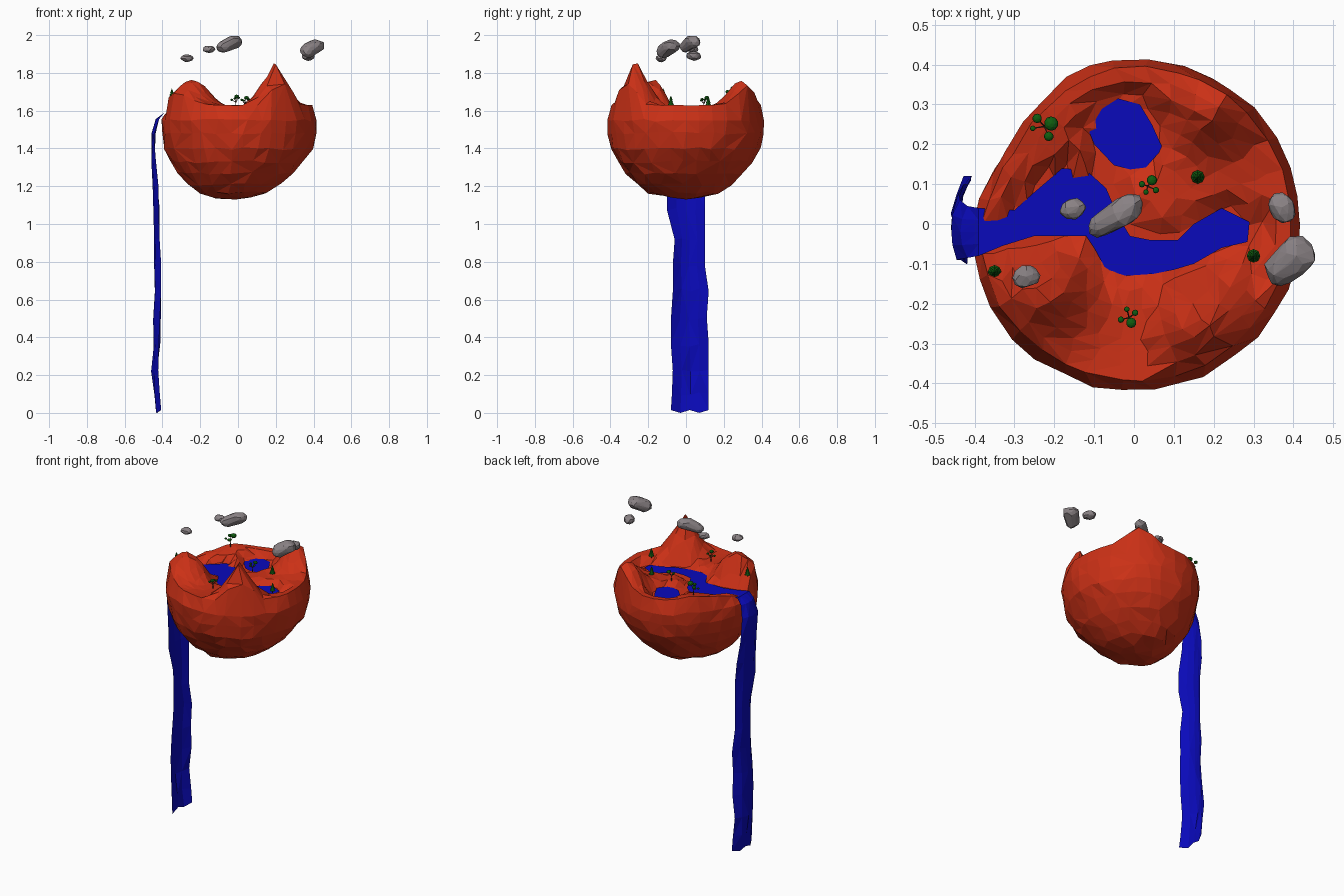
import bpy, bmesh, math, random
from mathutils import Vector, Matrix

if "Cube" in bpy.data.objects:
    bpy.data.objects.remove(bpy.data.objects["Cube"])

random.seed(4)
jit = lambda a: random.uniform(-a, a)


def material(name, rgb):
    m = bpy.data.materials.new(name)
    m.diffuse_color = (*rgb, 1)
    m.use_nodes = True
    m.node_tree.nodes["Principled BSDF"].inputs["Base Color"].default_value = m.diffuse_color
    return m


RED = material("red_rock", (0.6, 0.03, 0.008))
BLUE = material("water_blue", (0.003, 0.003, 0.5))
GREY = material("cloud_grey", (0.25, 0.22, 0.23))
GREEN = material("leaf_green", (0.005, 0.11, 0.005))
BROWN = material("bark_brown", (0.08, 0.03, 0.02))


def finish(bm, name, *mats):
    me = bpy.data.meshes.new(name)
    bm.to_mesh(me)
    bm.free()
    for m in mats:
        me.materials.append(m)
    ob = bpy.data.objects.new(name, me)
    bpy.context.collection.objects.link(ob)
    return ob


def loft(bm, rows, closed):
    """Skin rows of vertices with triangles."""
    for a, b in zip(rows, rows[1:]):
        n = len(a)
        for i in range(n if closed else n - 1):
            j = (i + 1) % n
            if random.random() < 0.5:
                tris = (a[i], a[j], b[j]), (a[i], b[j], b[i])
            else:
                tris = (a[i], a[j], b[i]), (a[j], b[j], b[i])
            for t in tris:
                bm.faces.new(t)


# River and lake as a centre line with half widths, used to hollow the ground
WATER_Z = 1.59
COURSE = [(-.42, -.02, .05), (-.30, -.01, .045), (-.17, .05, .085), (-.10, .04, .07),
          (-.03, -.08, .05), (.06, -.085, .045), (.14, -.05, .05), (.22, -.01, .05), (.28, -.01, .03)]
LAKE = [(-.112, .23), (-.095, .28), (-.04, .315), (.015, .30), (.045, .25),
        (.072, .19), (.03, .142), (-.01, .137), (-.05, .147), (-.10, .20)]


def shore_distance(x, y):
    best = math.hypot(x + .02, y - .225) - .085
    p = Vector((x, y))
    for a, b in zip(COURSE, COURSE[1:]):
        A, B = Vector(a[:2]), Vector(b[:2])
        t = max(0, min(1, (p - A).dot(B - A) / (B - A).length_squared))
        best = min(best, (p - A.lerp(B, t)).length - (a[2] + (b[2] - a[2]) * t))
    return best


def ground(x, y):
    r = math.hypot(x, y)
    z = 1.61 + .12 * r * r
    for mx, my, h, s in ((-.24, -.16, .155, .115), (.20, .29, .135, .095), (-.22, .27, .025, .09)):
        z += h * math.exp(-((x - mx) ** 2 + (y - my) ** 2) / (s * s))
    z += .22 * max(0, 1 - math.hypot(x - .19, y + .26) / .15)
    return min(z, 1.582 + 1.8 * max(0, shore_distance(x, y) - .015))


# Floating island
SEG = 34
bm = bmesh.new()
rows = []


def radius(a):
    return 1 - .11 * math.exp(-((math.degrees(a) - 147) / 30) ** 2)


def ring(r, z=None):
    row = []
    for i in range(SEG):
        a = (i + jit(.22)) * math.tau / SEG
        q = radius(a % math.tau) * (r + jit(.005))
        x, y = q * math.cos(a), q * math.sin(a)
        if z is None:
            row.append(bm.verts.new((x, y, ground(x, y))))
        else:   # underside leans a little to the front left
            lean = max(0, 1.42 - z)
            row.append(bm.verts.new((x - .11 * lean, y - .05 * lean, z + jit(.008))))
    return row


SIDE = [(.10, 1.142), (.185, 1.168), (.25, 1.21), (.31, 1.268), (.357, 1.33), (.395, 1.4), (.412, 1.48), (.418, 1.55)]
for r, z in SIDE:
    rows.append(ring(r, z))
for r in (.395, .36, .325, .29, .25, .21, .165, .12, .07):
    rows.append(ring(r))
loft(bm, rows, True)
for row, z in ((rows[0], 1.13), (rows[-1], ground(0, 0))):
    c = bm.verts.new((-.01, 0, z))
    for i in range(SEG):
        bm.faces.new((row[i], row[(i + 1) % SEG], c))
# keep the sharp summit on vertices
upper = [v for v in bm.verts if v.co.z > 1.6]
for top in ((.19, -.255, 1.85), (.2, -.282, 1.845)):
    v = min(upper, key=lambda v: (v.co.xy - Vector(top[:2])).length)
    v.co = top
    upper.remove(v)
# thin out the small facets underneath and at the centre
bmesh.ops.remove_doubles(bm, verts=[v for v in bm.verts if v.co.z < 1.5], dist=.052)
bmesh.ops.remove_doubles(bm, verts=[v for v in bm.verts if v.co.z > 1.5 and v.co.xy.length < .23], dist=.03)
bmesh.ops.recalc_face_normals(bm, faces=bm.faces)
finish(bm, "island_rock", RED)

# River
NORTH = [(-.39, .04), (-.30, .035), (-.25, .08), (-.18, .14), (-.12, .135), (-.07, .09), (-.04, .02),
         (-.01, -.03), (.04, -.04), (.11, -.04), (.15, 0), (.22, .04), (.29, .005)]
SOUTH = [(-.39, -.08), (-.33, -.055), (-.25, -.03), (-.18, -.03), (-.12, -.03), (-.10, -.06), (-.07, -.115),
         (-.02, -.13), (.05, -.125), (.10, -.115), (.15, -.10), (.22, -.06), (.285, -.045)]
bm = bmesh.new()
loft(bm, [[bm.verts.new((x, y, WATER_Z)) for x, y in side] for side in (SOUTH, NORTH)], False)
finish(bm, "river", BLUE)

# Lake
bm = bmesh.new()
bm.faces.new([bm.verts.new((x, y, WATER_Z)) for x, y in LAKE])
finish(bm, "lake", BLUE)

# Waterfall: rows of x, z, y minimum, y maximum, bulging outwards in the middle
FALL = [(-.39, 1.59, -.08, .04), (-.418, 1.555, -.085, .045), (-.44, 1.48, -.09, .06), (-.435, 1.34, -.09, .08),
        (-.422, 1.2, -.10, .10), (-.415, 1.08, -.10, .10), (-.413, .92, -.06, .10), (-.41, .78, -.07, .10),
        (-.41, .65, -.07, .12), (-.413, .5, -.08, .11), (-.415, .36, -.08, .12), (-.423, .22, -.07, .12),
        (-.412, .1, -.075, .12), (-.405, .01, -.08, .12)]
bm = bmesh.new()
rows = []
for k, (x, z, y0, y1) in enumerate(FALL):
    bulge = (.0 if k == 0 else .018 if k < 4 else .035)
    last = k == len(FALL) - 1
    rows.append([bm.verts.new((x - bulge * (1 - (2 * t - 1) ** 2) + jit(.006) * (k > 1),
                               y0 + (y1 - y0) * t,
                               (.0 if i % 2 else .015) if last else z + jit(.01) * (k > 1)))
                 for i, t in enumerate((0, .25, .5, .75, 1))])
loft(bm, rows, False)
bmesh.ops.recalc_face_normals(bm, faces=bm.faces)
finish(bm, "waterfall", BLUE)


# Stone clouds: angular hulls around jittered lobes (centre, half sizes, turn in degrees)
def cloud(name, lobes):
    bm = bmesh.new()
    for c, s, turn in lobes:
        m = Matrix.Translation(c) @ Matrix.Rotation(math.radians(turn), 4, 'Z') @ Matrix.Diagonal((*s, 1))
        for v in bmesh.ops.create_icosphere(bm, subdivisions=2, radius=1)["verts"]:
            v.co = m @ (v.co * random.uniform(.88, 1.1))
    out = bmesh.ops.convex_hull(bm, input=bm.verts)
    unused = {g for g in out["geom_interior"] + out["geom_unused"] if isinstance(g, bmesh.types.BMVert)}
    bmesh.ops.delete(bm, geom=list(unused), context='VERTS')
    hull = set(g for g in out["geom"] if isinstance(g, bmesh.types.BMFace) and g.is_valid)
    bmesh.ops.delete(bm, geom=[f for f in bm.faces if f not in hull], context='FACES')
    bmesh.ops.recalc_face_normals(bm, faces=bm.faces)
    finish(bm, name, GREY)


cloud("cloud_centre", [((-.025, .032, 1.963), (.06, .036, .036), 35), ((-.08, -.002, 1.938), (.036, .03, .03), 20)])
cloud("cloud_small", [((-.155, .038, 1.925), (.034, .026, .019), 20)])
cloud("cloud_left", [((-.27, -.132, 1.877), (.034, .028, .02), 20)])
cloud("cloud_right", [((.408, -.08, 1.942), (.052, .05, .035), 20), ((.37, -.115, 1.918), (.042, .042, .038), 0)])
cloud("cloud_right_small", [((.372, .042, 1.89), (.034, .042, .025), 30)])


# Trees
def stick(bm, a, b, r):
    d = b - a
    m = Matrix.Translation((a + b) / 2) @ d.to_track_quat('Z', 'Y').to_matrix().to_4x4()
    vs = bmesh.ops.create_cone(bm, segments=5, radius1=r, radius2=r * .6, depth=d.length, matrix=m, cap_ends=True)["verts"]
    for f in {f for v in vs for f in v.link_faces}:
        f.material_index = 1


def branching_tree(name, x, y, h, tufts):
    """Tufts: x, y, fraction of height, radius."""
    bm = bmesh.new()
    base = Vector((x, y, ground(x, y) - .01))
    fork = base + Vector((0, 0, h * .5))
    stick(bm, base, fork, .003)
    for tx, ty, f, r in tufts:
        tip = Vector((tx, ty, base.z + h * f))
        stick(bm, fork, tip, .002)
        bmesh.ops.create_icosphere(bm, subdivisions=2, radius=r,
                                   matrix=Matrix.Translation(tip) @ Matrix.Diagonal((1, 1, .75, 1)))
    finish(bm, name, GREEN, BROWN)


def conifer(name, x, y):
    bm = bmesh.new()
    z = ground(x, y) - .005
    stick(bm, Vector((x, y, z)), Vector((x, y, z + .03)), .003)
    for k in range(3):
        bmesh.ops.create_cone(bm, segments=8, radius1=.017 - .004 * k, radius2=0, depth=.024, cap_ends=True,
                              matrix=Matrix.Translation((x, y, z + .026 + .013 * k)))
    finish(bm, name, GREEN, BROWN)


branching_tree("tree_back", -.225, .245, .085,
               [(-.208, .252, .95, .018), (-.243, .265, .8, .012), (-.214, .22, .75, .012), (-.254, .24, .65, .007)])
branching_tree("tree_middle", .035, .095, .07,
               [(.045, .11, .95, .013), (.02, .10, .8, .008), (.03, .08, .75, .007), (.055, .085, .85, .008)])
branching_tree("tree_front", -.012, -.235, .07,
               [(-.007, -.248, .95, .013), (.003, -.223, .85, .008), (-.018, -.214, .8, .007), (-.033, -.24, .7, .008)])
for n, (x, y) in enumerate(((.16, .118), (.30, -.08), (-.35, -.12))):
    conifer(f"conifer_{n + 1}", x, y)
